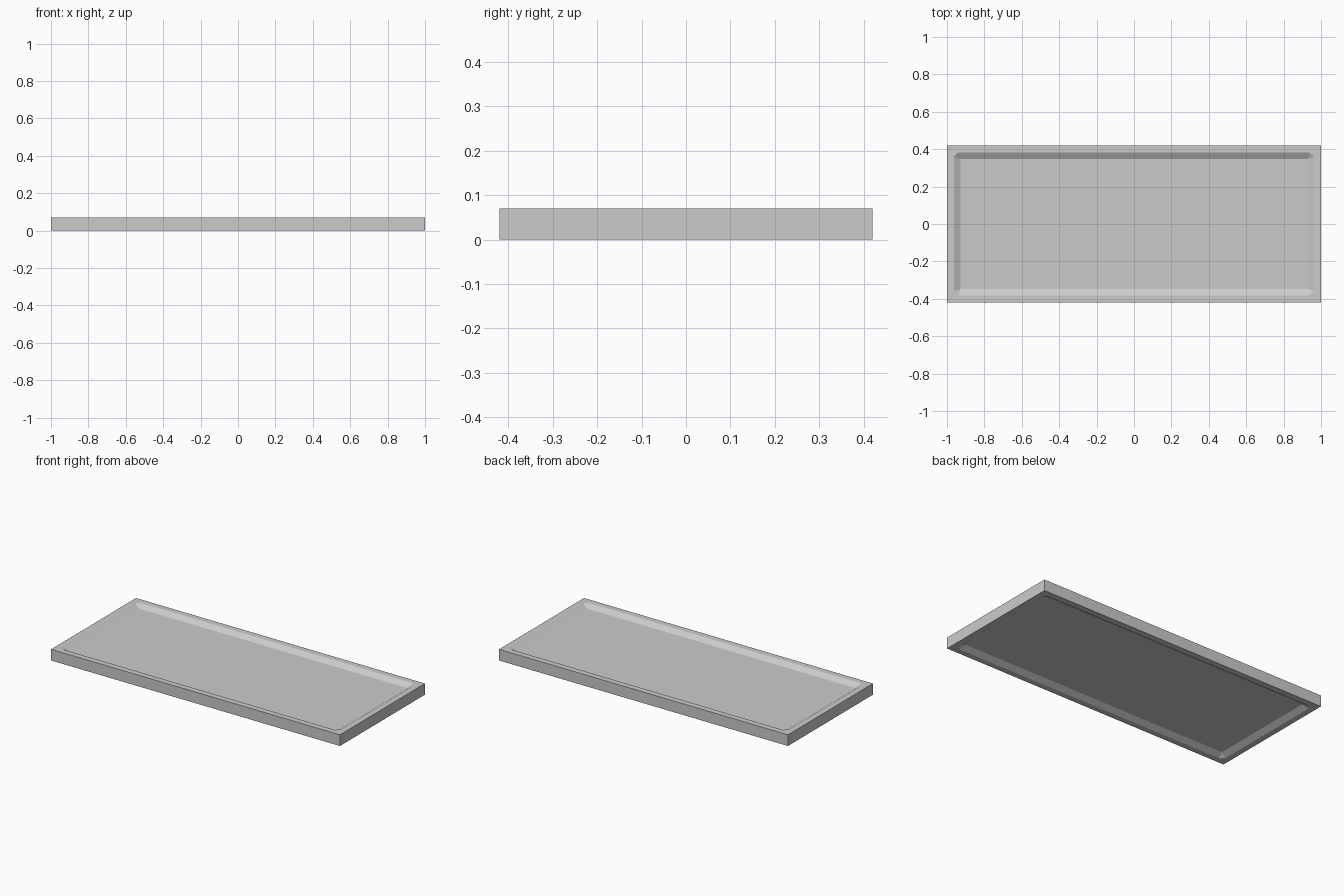
import bpy
import bmesh

if "Cube" in bpy.data.objects:
    bpy.data.objects.remove(bpy.data.objects["Cube"])

HX, HY, H = 1.0, 0.42, 0.07   # outer half sizes and height
RIM, SLOPE, DEPTH = 0.037, 0.035, 0.02


def loop(bm, inset, cut, z):
    """Rectangle with cut corners, as eight vertices."""
    x, y = HX - inset, HY - inset
    pts = [(x - cut, -y), (x, -y + cut), (x, y - cut), (x - cut, y),
           (-x + cut, y), (-x, y - cut), (-x, -y + cut), (-x + cut, -y)]
    return [bm.verts.new((px, py, z)) for px, py in pts]


def bridge(bm, a, b):
    for i in range(8):
        j = (i + 1) % 8
        bm.faces.new((a[i], a[j], b[j], b[i]))


# Slab with a shallow sloped recess on both its top and its underside
bm = bmesh.new()
rings = [
    loop(bm, RIM + SLOPE, 0, DEPTH),
    loop(bm, RIM, 0.025, 0),
    loop(bm, 0, 0, 0),
    loop(bm, 0, 0, H),
    loop(bm, RIM, 0.025, H),
    loop(bm, RIM + SLOPE, 0, H - DEPTH),
]
for a, b in zip(rings, rings[1:]):
    bridge(bm, a, b)
bm.faces.new(rings[0])
bm.faces.new(rings[-1])
bmesh.ops.remove_doubles(bm, verts=bm.verts, dist=0.0001)
bmesh.ops.recalc_face_normals(bm, faces=bm.faces)

mesh = bpy.data.meshes.new("recessed_panel")
bm.to_mesh(mesh)
bm.free()
panel = bpy.data.objects.new("recessed_panel", mesh)
bpy.context.collection.objects.link(panel)
